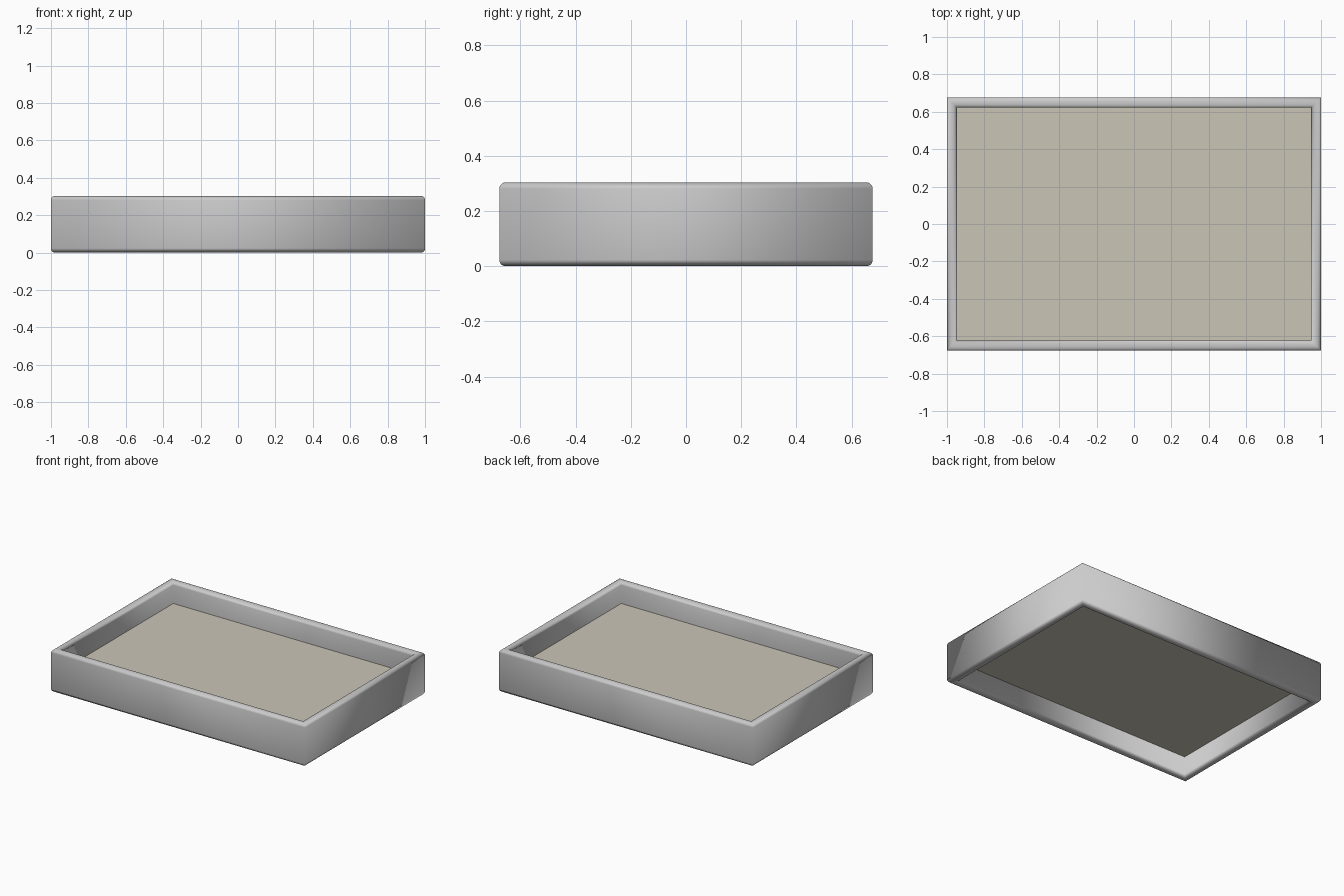
import bpy, bmesh
from math import sin, cos, pi

if "Cube" in bpy.data.objects:
    bpy.data.objects.remove(bpy.data.objects["Cube"])

HX, HY, H = 1.0, 0.676, 0.304     # outer half sizes and height
T, R, SEG = 0.053, 0.023, 5       # wall thickness, edge radius, arc steps


def finish(bm, name, smooth):
    bmesh.ops.recalc_face_normals(bm, faces=bm.faces)
    for f in bm.faces:
        f.smooth = smooth
    me = bpy.data.meshes.new(name)
    bm.to_mesh(me)
    bm.free()
    ob = bpy.data.objects.new(name, me)
    bpy.context.collection.objects.link(ob)
    return ob


# Rounded wall cross-section as (inset from outside, height)
profile = []
for i, (cu, cz) in enumerate([(T - R, H - R), (R, H - R), (R, R), (T - R, R)]):
    for k in range(SEG + 1):
        a = (i + k / SEG) * pi / 2
        profile.append((cu + R * cos(a), cz + R * sin(a)))

# Frame: the cross-section swept round four mitred corners
bm = bmesh.new()
rings = [[bm.verts.new((sx * (HX - u), sy * (HY - u), z)) for u, z in profile]
         for sx, sy in [(-1, -1), (1, -1), (1, 1), (-1, 1)]]
n = len(profile)
for c in range(4):
    a, b = rings[c], rings[(c + 1) % 4]
    for j in range(n):
        k = (j + 1) % n
        bm.faces.new((a[j], b[j], b[k], a[k]))
finish(bm, "frame", True)

# Panel: thin sheet spanning the frame at mid height
bm = bmesh.new()
px, py = HX - T, HY - T
bm.faces.new([bm.verts.new((sx * px, sy * py, 0.15))
              for sx, sy in [(-1, -1), (1, -1), (1, 1), (-1, 1)]])
panel = finish(bm, "panel", False)
if panel.data.polygons[0].normal.z < 0:
    panel.data.flip_normals()
mat = bpy.data.materials.new("beige")
mat.diffuse_color = (0.60, 0.56, 0.47, 1)
mat.use_nodes = True
mat.node_tree.nodes["Principled BSDF"].inputs["Base Color"].default_value = mat.diffuse_color
panel.data.materials.append(mat)
